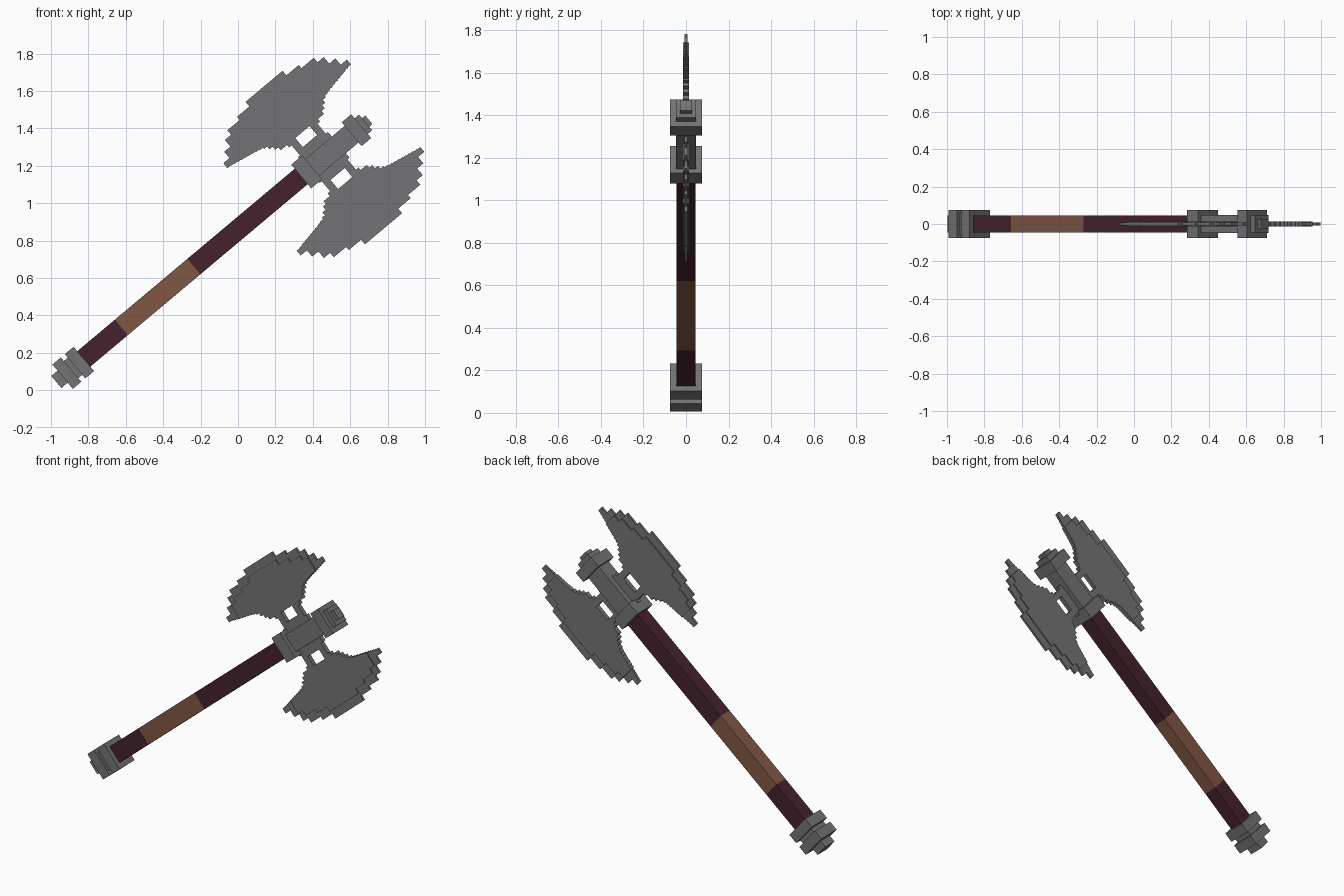
import bpy, bmesh
from math import radians, sin, cos
from mathutils import Vector, Matrix

cube = bpy.data.objects.get("Cube")
if cube:
    bpy.data.objects.remove(cube)

# Axe frame: local x runs up the haft, local z across it, origin at the head centre
TILT = radians(40)
U0, V0 = 1.151, 0.658
FRAME = Matrix.Translation(Vector((U0 * cos(TILT) - V0 * sin(TILT), 0,
                                   U0 * sin(TILT) + V0 * cos(TILT)))) @ Matrix.Rotation(-TILT, 4, 'Y')


def material(name, rgb):
    m = bpy.data.materials.new(name)
    m.use_nodes = True
    m.diffuse_color = (*rgb, 1)
    m.node_tree.nodes["Principled BSDF"].inputs["Base Color"].default_value = (*rgb, 1)
    return m


steel = material("grey steel", (0.175, 0.175, 0.18))
wood = material("dark red wood", (0.06, 0.016, 0.026))
leather = material("brown leather", (0.22, 0.095, 0.058))


def add_object(name, bm, mat):
    bmesh.ops.recalc_face_normals(bm, faces=bm.faces)
    mesh = bpy.data.meshes.new(name)
    bm.to_mesh(mesh)
    bm.free()
    mesh.materials.append(mat)
    ob = bpy.data.objects.new(name, mesh)
    ob.matrix_world = FRAME
    bpy.context.collection.objects.link(ob)
    return ob


def bar(name, u1, u2, half_v, half_y, mat):
    """Box along the haft between two distances u1 and u2."""
    bm = bmesh.new()
    bmesh.ops.create_cube(bm, size=1)
    for v in bm.verts:
        v.co = ((u1 + u2) / 2 - U0 + v.co.x * (u2 - u1), v.co.y * 2 * half_y, v.co.z * 2 * half_v)
    add_object(name, bm, mat)


# Haft and grip
bar("lower_haft", -0.55, -0.262, 0.054, 0.045, wood)
bar("grip", -0.262, 0.244, 0.054, 0.045, leather)
bar("upper_haft", 0.244, 1.0, 0.054, 0.045, wood)

# Pommel
bar("pommel_collar", -0.585, -0.524, 0.085, 0.075, steel)
bar("pommel_neck", -0.613, -0.585, 0.06, 0.06, steel)
bar("pommel_block", -0.672, -0.613, 0.085, 0.075, steel)
bar("pommel_tip", -0.716, -0.672, 0.042, 0.045, steel)

# Head socket and stepped cap
bar("head_collar", 0.993, 1.07, 0.083, 0.075, steel)
bar("head_socket", 1.07, 1.345, 0.058, 0.047, steel)
bar("cap_block", 1.345, 1.412, 0.083, 0.075, steel)
bar("cap_step", 1.412, 1.443, 0.055, 0.048, steel)
bar("cap_tip", 1.443, 1.465, 0.03, 0.028, steel)

# Blade edge heights, one value per step outwards from the blade's middle
STEP = 0.0431
OUTER = [0.497, 0.497, 0.497, 0.465, 0.465, 0.443, 0.443, 0.412, 0.366, 0.322]
INNER = [0.178, 0.198, 0.22, 0.24, 0.25, 0.255, 0.26, 0.264, 0.268, 0.272, 0.276, 0.28, 0.285, 0.288]


def blades(name, half_y, columns, inset):
    """Half outline of one stepped blade, mirrored to make both blades."""
    pts = [(0, 0.115), (0, 0.05), (0.105, 0.05), (0.105, 0.09), (0.09, 0.09),
           (0.09, 0.16), (0.108, 0.16), (0.108, 0.178)]
    for j, z in enumerate(INNER):
        left, right = (6 + j) * STEP / 2, (7 + j) * STEP / 2
        if right < columns * STEP + 0.001:
            pts += [(left, z), (right, z)]
    for i in reversed(range(columns)):
        z = OUTER[i] - inset
        pts += [((i + 1) * STEP, z), (i * STEP, z)]
    pts += [(0, 0.178), (0.05, 0.178), (0.05, 0.115)]
    clean = [p for k, p in enumerate(pts) if p != pts[k - 1]]

    bm = bmesh.new()
    face = bm.faces.new([bm.verts.new((x, -half_y, z)) for x, z in clean])
    ext = bmesh.ops.extrude_face_region(bm, geom=[face])
    moved = [g for g in ext["geom"] if isinstance(g, bmesh.types.BMVert)]
    bmesh.ops.translate(bm, verts=moved, vec=(0, 2 * half_y, 0))
    if not any(abs(f.calc_center_median().y + half_y) < 1e-5 for f in bm.faces):
        bm.faces.new([v for v in bm.verts if v.co.y < 0])
    bmesh.ops.recalc_face_normals(bm, faces=bm.faces)
    seam = [f for f in bm.faces if all(abs(v.co.x) < 1e-5 for v in f.verts)]
    bmesh.ops.delete(bm, geom=seam, context='FACES')
    ob = add_object(name, bm, steel)
    mirror = ob.modifiers.new("Mirror", 'MIRROR')
    mirror.use_axis = (True, False, True)
    mirror.merge_threshold = 0.0005


# Thin cutting edge with a thicker core
blades("blade_edges", 0.007, 10, 0)
blades("blade_cores", 0.014, 8, 0.05)
